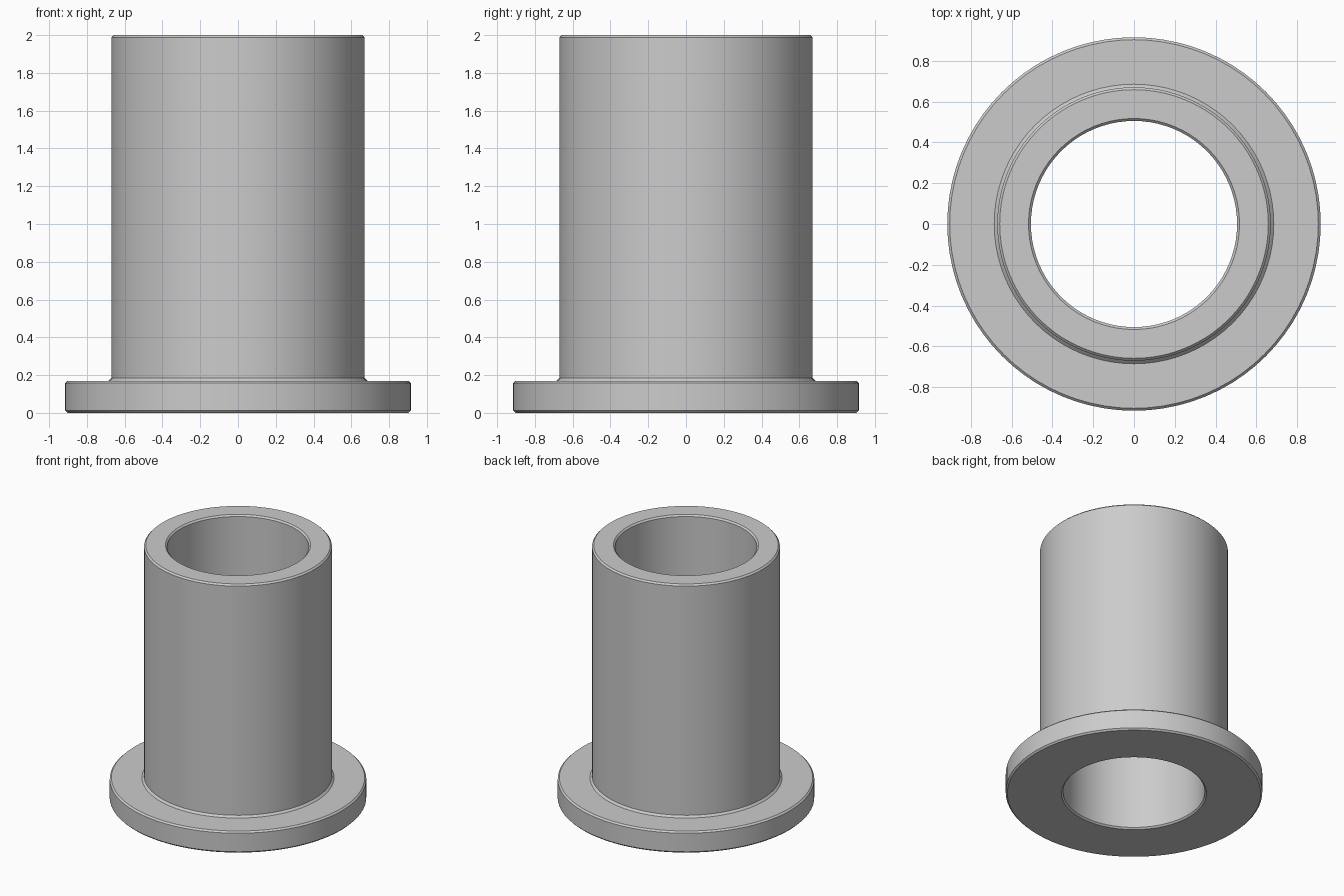
import bpy
import bmesh
import math

cube = bpy.data.objects.get("Cube")
if cube:
    bpy.data.objects.remove(cube, do_unlink=True)

# Main dimensions
SEGMENTS = 80
HEIGHT = 2.0
BORE_R = 0.505
TUBE_R = 0.67
FLANGE_R = 0.915
FLANGE_TOP = 0.17
CHAMFER = 0.012
FILLET = 0.015

# Plain grey metal
metal = bpy.data.materials.new("grey_metal")
metal.use_nodes = True
colour = (0.6, 0.6, 0.6, 1.0)
metal.diffuse_color = colour
metal.node_tree.nodes["Principled BSDF"].inputs["Base Color"].default_value = colour

# Closed cross-section (radius, height), running outward from the bottom of the bore
profile = [
    (BORE_R + CHAMFER, 0),
    (FLANGE_R - CHAMFER, 0),
    (FLANGE_R, CHAMFER),
    (FLANGE_R, FLANGE_TOP - CHAMFER),
    (FLANGE_R - CHAMFER, FLANGE_TOP),
    (TUBE_R + FILLET, FLANGE_TOP),
    (TUBE_R, FLANGE_TOP + FILLET),
    (TUBE_R, HEIGHT - CHAMFER),
    (TUBE_R - CHAMFER, HEIGHT),
    (BORE_R + CHAMFER, HEIGHT),
    (BORE_R, HEIGHT - CHAMFER),
    (BORE_R, CHAMFER),
]

# Flanged bushing: revolve the cross-section around the z axis
bm = bmesh.new()
verts = [bm.verts.new((r, 0, z)) for r, z in profile]
edges = [bm.edges.new((v, verts[(i + 1) % len(verts)])) for i, v in enumerate(verts)]
bmesh.ops.spin(bm, geom=verts + edges, cent=(0, 0, 0), axis=(0, 0, 1),
               angle=math.tau, steps=SEGMENTS, use_merge=False)
bmesh.ops.remove_doubles(bm, verts=bm.verts, dist=0.0005)
bmesh.ops.recalc_face_normals(bm, faces=bm.faces)
mesh = bpy.data.meshes.new("flanged_bushing")
bm.to_mesh(mesh)
bm.free()
mesh.materials.append(metal)

bushing = bpy.data.objects.new("flanged_bushing", mesh)
bpy.context.collection.objects.link(bushing)

# Smooth round walls, crisp chamfer edges
bpy.ops.object.select_all(action="DESELECT")
bushing.select_set(True)
bpy.context.view_layer.objects.active = bushing
bpy.ops.object.shade_smooth_by_angle(angle=math.radians(30))
